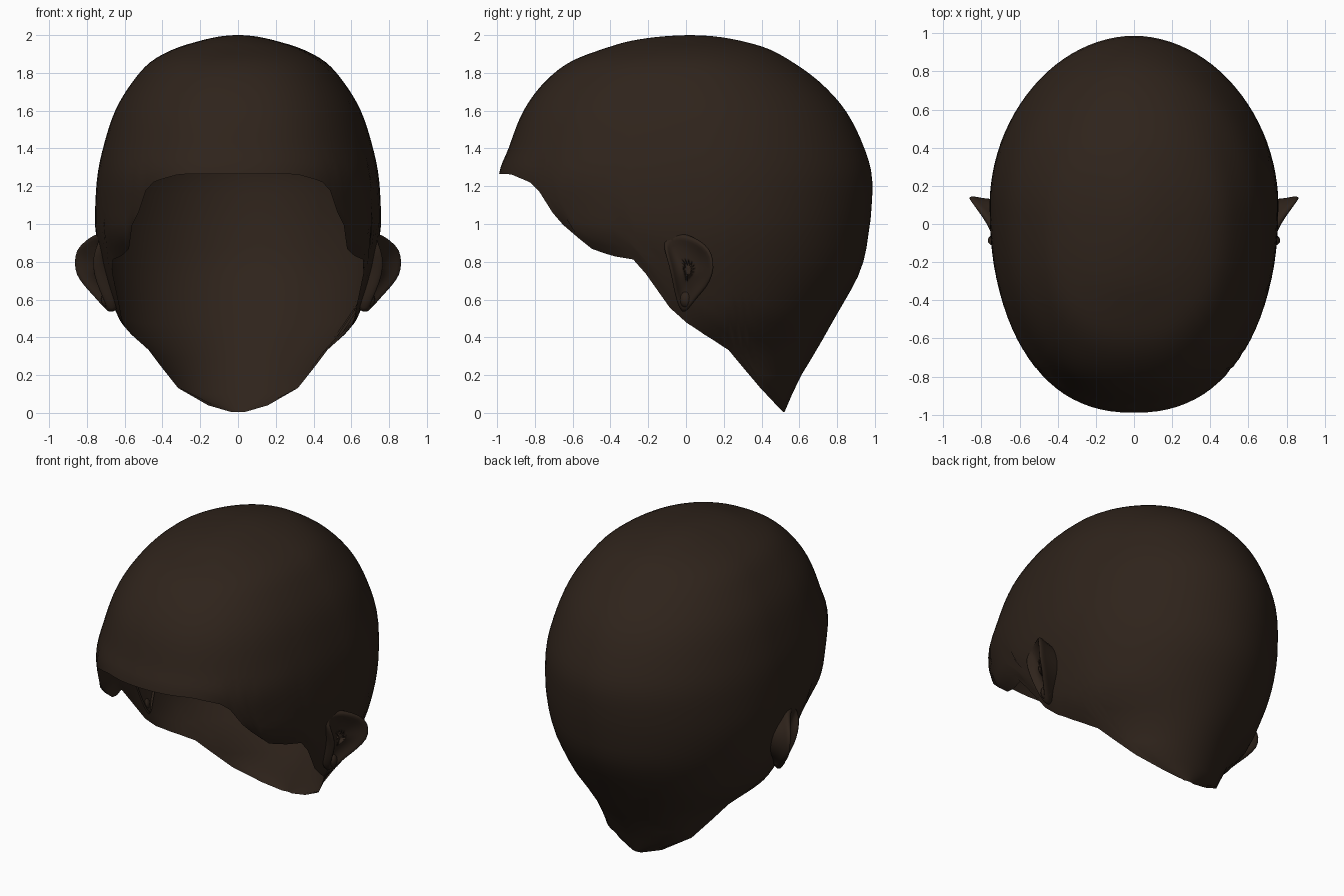
import bpy, math

if "Cube" in bpy.data.objects:
    bpy.data.objects.remove(bpy.data.objects["Cube"])

# z: half width, front y, back y, centre y of each horizontal section
SECTIONS = [
    (2.00, 0.00, 0.03, 0.03, 0.03), (1.97, 0.20, -0.29, 0.29, 0.03),
    (1.93, 0.33, -0.43, 0.43, 0.03), (1.86, 0.46, -0.61, 0.56, 0.04),
    (1.75, 0.56, -0.75, 0.71, 0.05), (1.60, 0.65, -0.86, 0.845, 0.07),
    (1.40, 0.715, -0.94, 0.945, 0.09), (1.25, 0.745, -0.99, 0.985, 0.10),
    (1.05, 0.757, -0.93, 0.98, 0.10), (0.94, 0.752, -0.88, 0.965, 0.10),
    (0.82, 0.73, -0.68, 0.945, 0.10), (0.70, 0.70, -0.59, 0.90, 0.10),
    (0.48, 0.62, -0.30, 0.775, 0.10), (0.33, 0.48, -0.20, 0.69, 0.12),
    (0.18, 0.375, 0.00, 0.60, 0.25), (0.07, 0.255, 0.25, 0.55, 0.40),
    (0.00, 0.03, 0.50, 0.52, 0.51)]
# hairline seen from the side: y, z
EDGE = [(-1.2, 1.27), (-0.92, 1.265), (-0.8, 1.21), (-0.7, 1.05), (-0.6, 0.94),
        (-0.5, 0.87), (-0.4, 0.835), (-0.28, 0.815), (-0.18, 0.70), (-0.12, 0.59),
        (0.0, 0.48), (0.23, 0.33), (0.35, 0.18), (0.45, 0.07), (0.52, 0.0), (2, 0.0)]
# ear rim seen from the side: y, z
RIM = [(-0.12, 0.94), (-0.06, 0.955), (0.0, 0.95), (0.07, 0.92), (0.13, 0.87),
       (0.15, 0.80), (0.145, 0.73), (0.11, 0.66), (0.06, 0.61), (0.01, 0.54),
       (-0.02, 0.52), (-0.05, 0.58), (-0.07, 0.68), (-0.09, 0.78), (-0.12, 0.87)]


def section(z):
    """Smoothly interpolated section, with depth measured as sqrt(2 - z)."""
    s = math.sqrt(max(0, 2 - z))
    key = [math.sqrt(2 - r[0]) for r in SECTIONS]
    n = len(key)
    i = max(j for j in range(n - 1) if key[j] <= s + 1e-9 or j == 0)
    h = key[i + 1] - key[i]
    t = min(1, (s - key[i]) / h)

    def slope(j, c):
        a, b = max(0, j - 1), min(n - 1, j + 1)
        return (SECTIONS[b][c] - SECTIONS[a][c]) / (key[b] - key[a])
    return [(2*t**3 - 3*t*t + 1) * SECTIONS[i][c] + (t**3 - 2*t*t + t) * h * slope(i, c)
            + (3*t*t - 2*t**3) * SECTIONS[i + 1][c] + (t**3 - t*t) * h * slope(i + 1, c)
            for c in range(1, 5)]


def point(a, z):
    w, front, back, mid = section(z)
    sx, cy = math.sin(a), math.cos(a)
    e = 2 / (2.3 if cy > 0 else 1.95)
    x = w * math.copysign(abs(sx) ** e, sx) if abs(sx) > 1e-6 else 0
    y = mid + (front - mid if cy > 0 else back - mid) * abs(cy) ** e
    return (x, y, z)


def edge_z(y):
    for (y0, z0), (y1, z1) in zip(EDGE, EDGE[1:]):
        if y <= y1:
            return z0 + (z1 - z0) * (y - y0) / (y1 - y0)
    return 0


def hairline(a):
    """First height, from the crown down, where the meridian meets the hairline."""
    z = 1.9
    while z > 0.004 and z > edge_z(point(a, z)[1]):
        z -= 0.004
    return max(0, z)


brown = bpy.data.materials.new("dark_brown")
brown.diffuse_color = (0.028, 0.017, 0.011, 1)
brown.use_nodes = True
brown.node_tree.nodes["Principled BSDF"].inputs["Base Color"].default_value = brown.diffuse_color


def add(name, verts, faces):
    me = bpy.data.meshes.new(name)
    me.from_pydata(verts, [], faces)
    me.materials.append(brown)
    me.shade_smooth()
    ob = bpy.data.objects.new(name, me)
    bpy.context.collection.objects.link(ob)
    return ob


def bridge(rows, n):
    return [(r*n + i, (r+1)*n + i, (r+1)*n + (i+1) % n, r*n + (i+1) % n)
            for r in range(rows - 1) for i in range(n)]


# Open hair cap: meridians running from the crown to the hairline
N, ROWS = 96, 40
ends = [hairline(2 * math.pi * i / N) for i in range(N)]
verts = []
for r in range(1, ROWS + 1):
    for i in range(N):
        z = 2 - (2 - ends[i]) * (r / ROWS) ** 2
        verts.append(point(2 * math.pi * i / N, z))
faces = bridge(ROWS, N)
verts.append((0, 0.03, 2))
faces += [(len(verts) - 1, i, (i + 1) % N) for i in range(N)]
add("hair_cap", verts, faces)


# Ears: base on the head, flared rim, hollow inner face
def rim_x(y, z):
    flare = 0.755 + 0.42 * (y + 0.12)
    low = max(0, 0.74 - z)
    return flare - 0.55 * low - 0.6 * max(0, z - 0.87)


CY, CZ = 0.01, 0.76
# scale of the outline, offset from the rim (None = sunk into the head)
RINGS = [(0.85, None), (0.93, -0.05), (1.0, -0.025), (0.98, 0.0), (0.88, 0.005),
         (0.72, -0.03), (0.45, -0.055), (0.2, -0.06)]
for side, label in ((1, "left"), (-1, "right")):
    verts = []
    for k, off in RINGS:
        for y, z in RIM:
            py, pz = CY + (y - CY) * k, CZ + (z - CZ) * k
            x = section(pz)[0] - 0.02 if off is None else rim_x(py, pz) + off
            verts.append((side * x, py, pz))
    n = len(RIM)
    faces = bridge(len(RINGS), n) + [tuple(range((len(RINGS) - 1) * n, len(RINGS) * n))]
    if side < 0:
        faces = [f[::-1] for f in faces]
    ear = add(label + "_ear", verts, faces)
    sub = ear.modifiers.new("smooth", 'SUBSURF')
    sub.levels = sub.render_levels = 1

    # small ear lobe fold
    bpy.ops.mesh.primitive_uv_sphere_add(segments=16, ring_count=10, radius=1,
                                         location=(side * 0.69, 0.0, 0.60))
    lobe = bpy.context.object
    lobe.name = label + "_ear_lobe"
    lobe.scale = (0.035, 0.035, 0.045)
    lobe.data.materials.append(brown)
    lobe.data.shade_smooth()
